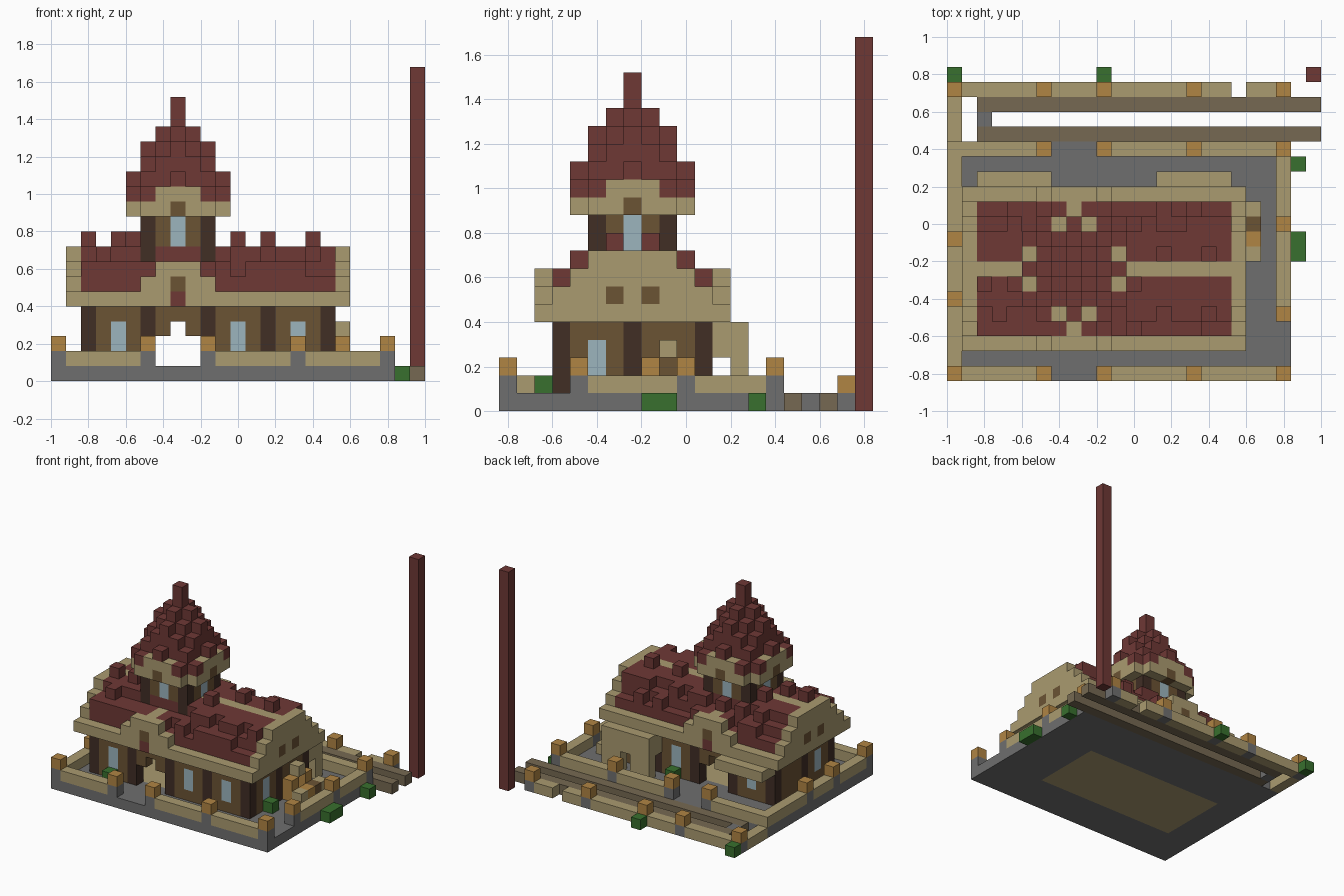
import bpy
import bmesh
import random
from mathutils import Vector

if "Cube" in bpy.data.objects:
    bpy.data.objects.remove(bpy.data.objects["Cube"], do_unlink=True)

UNIT = 0.08
ORIGIN = Vector((-1.0, -0.84, 0.0))
random.seed(4)

COLOURS = {
    "sandstone": (170, 155, 112), "roof red": (110, 56, 53), "stone grey": (111, 111, 111),
    "lamp orange": (176, 133, 68), "leaf green": (56, 112, 46), "wall brown": (107, 83, 52),
    "dark timber": (65, 46, 37), "window blue": (156, 181, 190), "rail brown": (118, 105, 82),
}


def make_material(name, rgb):
    linear = [(c / 255 / 12.92) if c < 11 else ((c / 255 + 0.055) / 1.055) ** 2.4 for c in rgb]
    mat = bpy.data.materials.new(name)
    mat.use_nodes = True
    mat.diffuse_color = (*linear, 1)
    bsdf = next(n for n in mat.node_tree.nodes if n.type == "BSDF_PRINCIPLED")
    bsdf.inputs["Base Color"].default_value = (*linear, 1)
    bsdf.inputs["Roughness"].default_value = 0.9
    return mat


materials = {name: make_material(name, rgb) for name, rgb in COLOURS.items()}
blocks = {}
part_colour = {}


def put(part, colour, xs, ys, zs):
    """Fill a range of blocks; a later part replaces an earlier one."""
    part_colour[part] = colour
    for x in range(*xs):
        for y in range(*ys):
            for z in range(*zs):
                blocks[x, y, z] = part


def one(part, colour, x, y, zs):
    put(part, colour, (x, x + 1), (y, y + 1), zs)


def clear(xs, ys, zs):
    for x in range(*xs):
        for y in range(*ys):
            for z in range(*zs):
                blocks.pop((x, y, z), None)


def fence_post(x, y, base=1):
    one("fence_post", "stone grey", x, y, (base, base + 1))
    one("fence_lamp", "lamp orange", x, y, (base + 1, base + 2))


# Ground
put("ground_slab", "stone grey", (0, 23), (0, 16), (0, 1))
put("house_floor", "sandstone", (3, 18), (4, 11), (0, 1))

# Courtyard wall with gates and lamps
for y in (0, 15):
    put("courtyard_wall", "sandstone", (0, 23), (y, y + 1), (1, 2))
    clear((7, 10), (y, y + 1), (1, 2))
put("courtyard_wall", "sandstone", (0, 1), (0, 16), (1, 2))
put("courtyard_wall", "sandstone", (22, 23), (4, 16), (1, 2))
for x in (6, 10, 16, 22):
    fence_post(x, 0)
    fence_post(x, 15)
for y in (0, 5, 9):
    fence_post(0, y)
for y in (4, 10):
    fence_post(22, y)

# Low outer wall behind the rails
put("outer_wall", "sandstone", (0, 23), (19, 20), (0, 1))
put("outer_wall", "sandstone", (0, 1), (16, 20), (0, 1))
clear((19, 20), (19, 20), (0, 1))
for x in (0, 6, 10, 16, 22):
    fence_post(x, 19, 0)

# Rails, end stop and tall pole
for y in (16, 18):
    put("track_rail", "rail brown", (2, 25), (y, y + 1), (0, 1))
one("track_stop", "stone grey", 2, 17, (0, 1))
one("tall_pole", "roof red", 24, 20, (0, 21))

# House walls
put("house_wall", "wall brown", (2, 19), (3, 12), (1, 5))
clear((3, 18), (4, 11), (1, 5))
for y in (3, 11):
    for x in (2, 6, 10, 14, 18):
        one("timber_post", "dark timber", x, y, (1, 5))
    for x in (4, 12, 16):
        one("house_window", "window blue", x, y, (2, 4))
    clear((7, 10), (y, y + 1), (1, 3))
    clear((8, 9), (y, y + 1), (1, 4))
for x in (2, 18):
    one("timber_post", "dark timber", x, 7, (1, 5))
    one("house_window", "window blue", x, 5, (2, 4))

# Eaves and stepped main roof
put("roof_eave", "sandstone", (1, 20), (2, 13), (5, 6))
for step in range(3):
    ys = (3 + step, 12 - step)
    put("main_roof", "roof red", (2, 19), ys, (6 + step, 7 + step))
    for x in (1, 19):
        put("end_gable", "sandstone", (x, x + 1), ys, (6 + step, 7 + step))
put("roof_ridge", "sandstone", (1, 20), (7, 8), (8, 9))
for x in (1, 19):
    for y in (6, 8):
        one("gable_vent", "wall brown", x, y, (6, 7))

# Raised tiles on the roof slopes
for step in range(2):
    for y in (3 + step, 11 - step):
        for x in range(2, 19):
            if random.random() < 0.4:
                one("raised_tile", "roof red", x, y, (7 + step, 8 + step))
for x in (2, 4, 5, 12, 14, 17):
    one("raised_tile", "roof red", x, random.choice((6, 8)), (9, 10))

# Cross roof with a gable above each door
for step in range(2):
    put("cross_roof", "roof red", (6 + step, 11 - step), (3, 12), (6 + step, 7 + step))
put("cross_ridge", "sandstone", (8, 9), (2, 13), (7, 8))
for y in (2, 12):
    for step in range(2):
        put("door_gable", "sandstone", (6 + step, 11 - step), (y, y + 1), (6 + step, 7 + step))
    one("door_gable_vent", "wall brown", 8, y, (6, 7))
    one("door_keystone", "roof red", 8, y, (5, 6))

# Back annexes under the eaves
put("annex", "sandstone", (14, 19), (13, 14), (1, 5))
put("annex", "sandstone", (14, 19), (12, 13), (3, 5))
clear((16, 17), (13, 14), (1, 3))
put("annex_eave", "sandstone", (2, 7), (13, 14), (4, 5))
put("annex_eave", "sandstone", (2, 7), (12, 13), (4, 5))

# Side porch
for y in (8, 10):
    one("porch_lamp", "lamp orange", 19, y, (1, 3))
one("porch_lintel", "sandstone", 19, 9, (3, 4))
for y in (8, 11):
    one("porch_step", "sandstone", 20, y, (1, 2))
one("porch_block", "lamp orange", 20, 9, (1, 2))
one("porch_mat", "wall brown", 20, 10, (1, 2))

# Tower shaft
put("tower_wall", "wall brown", (6, 11), (5, 10), (9, 11))
for x in (6, 10):
    for y in (5, 9):
        one("tower_post", "dark timber", x, y, (8, 11))
for x, y in ((8, 5), (8, 9), (6, 7), (10, 7)):
    one("tower_window", "window blue", x, y, (9, 11))

# Tower gallery, broad but without its corners
put("tower_gallery", "sandstone", (5, 12), (5, 10), (11, 13))
put("tower_gallery", "sandstone", (6, 11), (4, 11), (11, 13))
for a in (-3, 3):
    one("gallery_vent", "wall brown", 8 + a, 7, (11, 12))
    one("gallery_vent", "wall brown", 8, 7 + a, (11, 12))
    one("spire_dormer", "roof red", 8 + a, 7, (13, 14))
    one("spire_dormer", "roof red", 8, 7 + a, (13, 14))
    for b in (-2, 2):
        one("gallery_tile", "roof red", 8 + a, 7 + b, (12, 13))
        one("gallery_tile", "roof red", 8 + b, 7 + a, (12, 13))

# Tapering spire
put("spire", "roof red", (6, 11), (5, 10), (13, 14))
put("spire", "roof red", (7, 10), (5, 10), (14, 15))
put("spire", "roof red", (6, 11), (6, 9), (14, 15))
put("spire", "roof red", (7, 10), (6, 9), (15, 16))
for xs, ys, top in (((6, 11), (7, 8), 16), ((8, 9), (5, 10), 16), ((7, 10), (7, 8), 17), ((8, 9), (6, 9), 17)):
    put("spire", "roof red", xs, ys, (15, top))
one("spire_tip", "roof red", 8, 7, (16, 19))

# Bushes
for x, y, z in ((23, 8, 0), (23, 9, 0), (23, 14, 0), (0, 20, 0), (10, 20, 0), (4, 2, 1), (19, 5, 1), (12, 12, 1)):
    one("bush", "leaf green", x, y, (z, z + 1))


def build_part(part):
    """Make one mesh from the open sides of a part's blocks."""
    bm = bmesh.new()
    for cell, owner in blocks.items():
        if owner != part:
            continue
        for axis in range(3):
            for sign in (-1, 1):
                near = list(cell)
                near[axis] += sign
                if tuple(near) in blocks:
                    continue
                normal, u = Vector(), Vector()
                normal[axis] = sign
                u[(axis + 1) % 3] = 1
                v = normal.cross(u)
                mid = Vector(cell) + Vector((0.5, 0.5, 0.5)) + normal / 2
                ring = [mid + (a * u + b * v) / 2 for a, b in ((-1, -1), (1, -1), (1, 1), (-1, 1))]
                bm.faces.new([bm.verts.new(ORIGIN + p * UNIT) for p in ring])
    bmesh.ops.remove_doubles(bm, verts=bm.verts, dist=0.001)
    bmesh.ops.dissolve_limit(bm, angle_limit=0.01, verts=bm.verts, edges=bm.edges)
    mesh = bpy.data.meshes.new(part)
    bm.to_mesh(mesh)
    bm.free()
    mesh.materials.append(materials[part_colour[part]])
    bpy.context.collection.objects.link(bpy.data.objects.new(part, mesh))


for part in sorted(set(blocks.values())):
    build_part(part)
